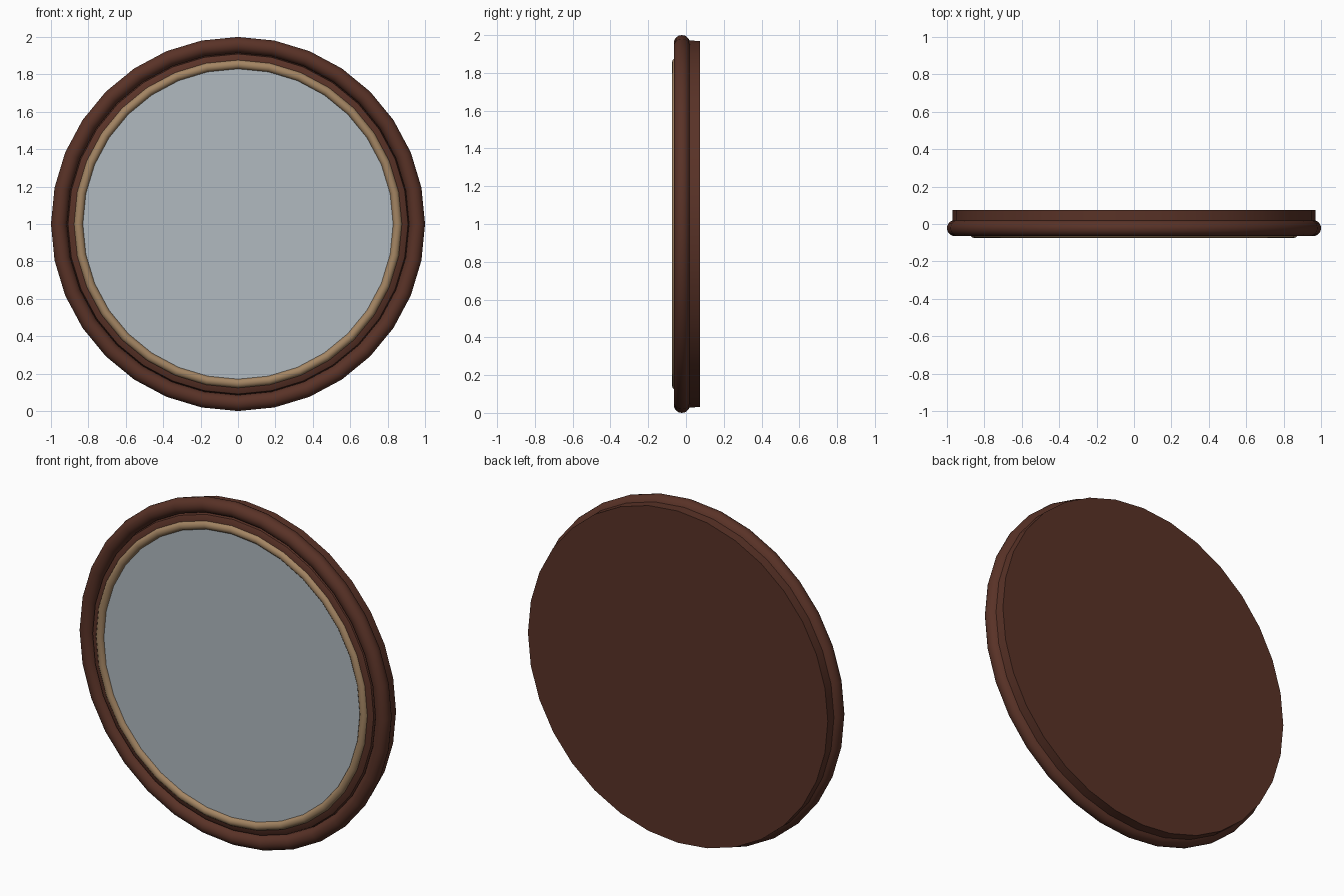
import bpy, bmesh, math

if "Cube" in bpy.data.objects:
    bpy.data.objects.remove(bpy.data.objects["Cube"])

SIDES = 32
CENTRE_Z = 1.0


def material(name, colour):
    m = bpy.data.materials.new(name)
    m.diffuse_color = (*colour, 1.0)
    m.use_nodes = True
    m.node_tree.nodes["Principled BSDF"].inputs["Base Color"].default_value = m.diffuse_color
    return m


def arc(r, y, size, start, end, steps):
    """Points (radius, depth) on a circular arc, angles in degrees."""
    pts = []
    for i in range(steps + 1):
        a = math.radians(start + (end - start) * i / steps)
        pts.append((r + size * math.cos(a), y + size * math.sin(a)))
    return pts


def lathe(name, profile, mat, closed=False):
    """Spin a (radius, depth) profile round the y axis; radius 0 makes a hub."""
    bm = bmesh.new()
    rings = []
    for r, y in profile:
        if r < 1e-6:
            rings.append([bm.verts.new((0, y, CENTRE_Z))] * SIDES)
        else:
            rings.append([bm.verts.new((r * math.cos(2 * math.pi * i / SIDES), y,
                                        CENTRE_Z + r * math.sin(2 * math.pi * i / SIDES)))
                          for i in range(SIDES)])
    pairs = list(zip(rings, rings[1:]))
    if closed:
        pairs.append((rings[-1], rings[0]))
    for a, b in pairs:
        for i in range(SIDES):
            j = (i + 1) % SIDES
            corners = list(dict.fromkeys((a[i], a[j], b[j], b[i])))
            bm.faces.new(corners)
    bmesh.ops.recalc_face_normals(bm, faces=bm.faces)
    mesh = bpy.data.meshes.new(name)
    bm.to_mesh(mesh)
    bm.free()
    obj = bpy.data.objects.new(name, mesh)
    bpy.context.collection.objects.link(obj)
    mesh.materials.append(mat)
    bpy.ops.object.select_all(action='DESELECT')
    obj.select_set(True)
    bpy.context.view_layer.objects.active = obj
    bpy.ops.object.shade_smooth_by_angle(angle=math.radians(35))
    return obj


wood = material("dark_wood", (0.100, 0.032, 0.020))
gold = material("aged_gold", (0.37, 0.235, 0.125))
glass = material("mirror_glass", (0.44, 0.49, 0.525))

# Wooden frame: flat back, straight rim, rounded bead, then a small cove and lip
frame_profile = [(0, 0.075), (0.97, 0.075)]
frame_profile += arc(0.957, -0.022, 0.043, 72, -190, 14)
frame_profile += [(0.909, -0.045), (0.89, -0.054), (0.87, -0.057),
                  (0.85, -0.04), (0, -0.04)]
lathe("frame", frame_profile, wood)

# Gold inner bead
lathe("gold_trim", arc(0.853, -0.05, 0.025, 0, 330, 11), gold, closed=True)

# Mirror pane
lathe("mirror_pane", [(0, -0.045), (0.845, -0.045), (0.845, -0.055), (0, -0.055)], glass)
